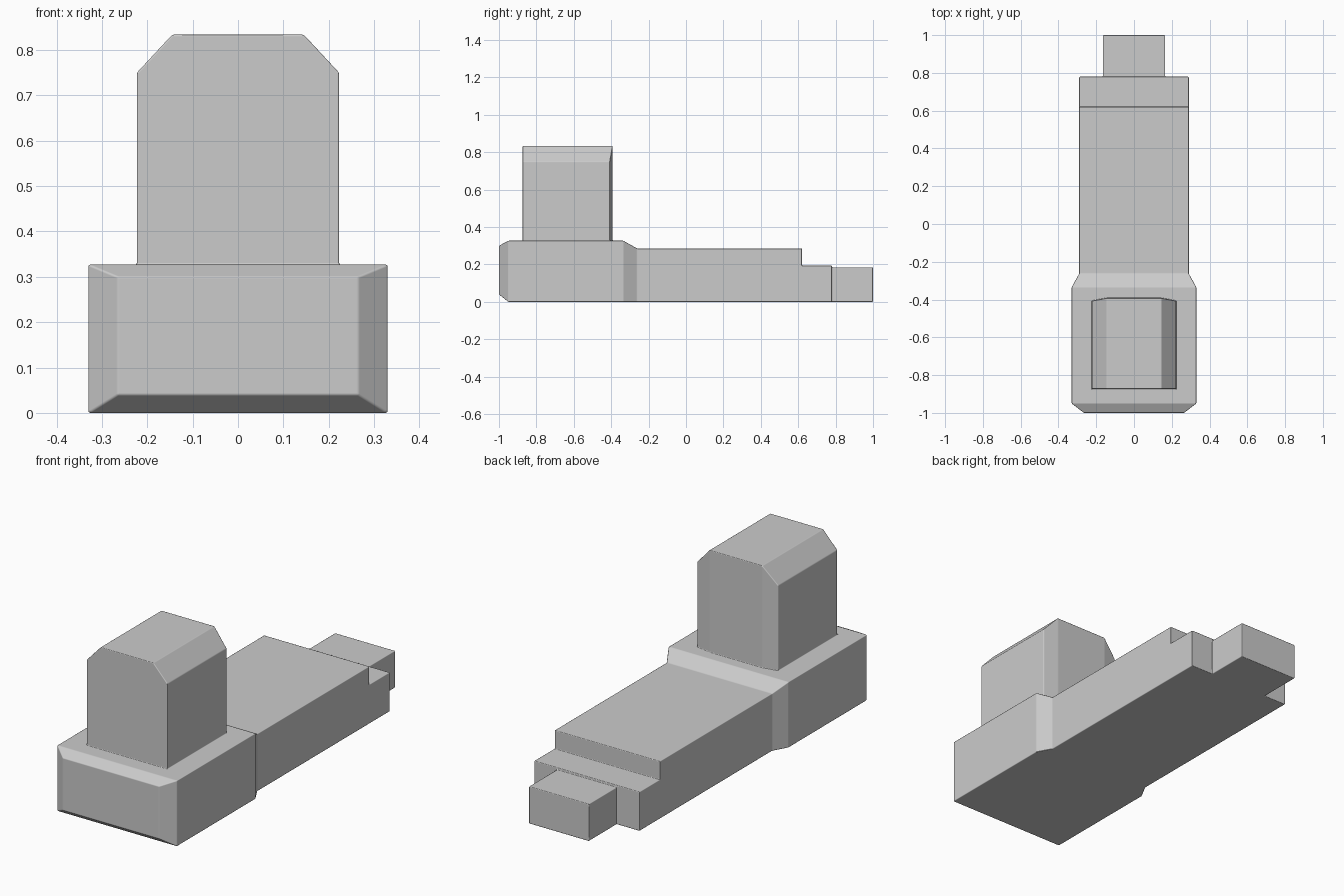
import bpy, bmesh

if "Cube" in bpy.data.objects:
    bpy.data.objects.remove(bpy.data.objects["Cube"])


def loft(name, stations, axis="y"):
    """Loft rectangles (pos, low_a, high_a, low_z, high_z) along x or y."""
    bm = bmesh.new()
    rings = []
    for p, a0, a1, z0, z1 in stations:
        ring = []
        for a, z in ((a0, z0), (a1, z0), (a1, z1), (a0, z1)):
            ring.append(bm.verts.new((a, p, z) if axis == "y" else (p, a, z)))
        rings.append(ring)
    for r, s in zip(rings, rings[1:]):
        for i in range(4):
            j = (i + 1) % 4
            bm.faces.new((r[i], r[j], s[j], s[i]))
    bm.faces.new(rings[0])
    bm.faces.new(rings[-1])
    bmesh.ops.recalc_face_normals(bm, faces=bm.faces)
    mesh = bpy.data.meshes.new(name)
    bm.to_mesh(mesh)
    bm.free()
    ob = bpy.data.objects.new(name, mesh)
    bpy.context.collection.objects.link(ob)
    return ob


def apply(ob, mod):
    bpy.context.view_layer.objects.active = ob
    bpy.ops.object.modifier_apply(modifier=mod.name)


def combine(ob, other, operation):
    mod = ob.modifiers.new("combine", "BOOLEAN")
    mod.operation, mod.object, mod.solver = operation, other, "EXACT"
    apply(ob, mod)
    bpy.data.objects.remove(other)


# Main body: chamfered front block tapering into the long bar
body = loft("slide_body", [(y, -w, w, z0, z1) for y, w, z0, z1 in (
    (-1.0, 0.265, 0.04, 0.30),
    (-0.95, 0.33, 0.0, 0.327),
    (-0.335, 0.33, 0.0, 0.327),
    (-0.262, 0.29, 0.0, 0.286),
    (0.78, 0.29, 0.0, 0.286))])

# Step at the back of the bar
step = loft("step_cutter", [(0.62, -0.5, 0.5, 0.195, 0.5), (1.2, -0.5, 0.5, 0.195, 0.5)])
combine(body, step, "DIFFERENCE")

# Narrow tongue at the back end
tongue = loft("tongue", [(0.7, -0.165, 0.165, 0.0, 0.185), (1.0, -0.165, 0.165, 0.0, 0.185)])
combine(body, tongue, "UNION")

# Upright post with sloped shoulders and a slightly angled back
post = loft("post", [(x, -0.873, yb, 0.2, zt) for x, yb, zt in (
    (-0.223, -0.407, 0.75), (-0.145, -0.392, 0.834),
    (0.145, -0.392, 0.834), (0.223, -0.407, 0.75))], axis="x")
combine(body, post, "UNION")

# Merge coplanar faces, then soften the edges slightly
clean = body.modifiers.new("clean", "DECIMATE")
clean.decimate_type, clean.angle_limit = "DISSOLVE", 0.01
apply(body, clean)

for poly in body.data.polygons:
    poly.use_smooth = True
bevel = body.modifiers.new("soft_edges", "BEVEL")
bevel.width, bevel.segments = 0.004, 2
bevel.limit_method, bevel.angle_limit = "ANGLE", 0.15
bevel.harden_normals = True
apply(body, bevel)
